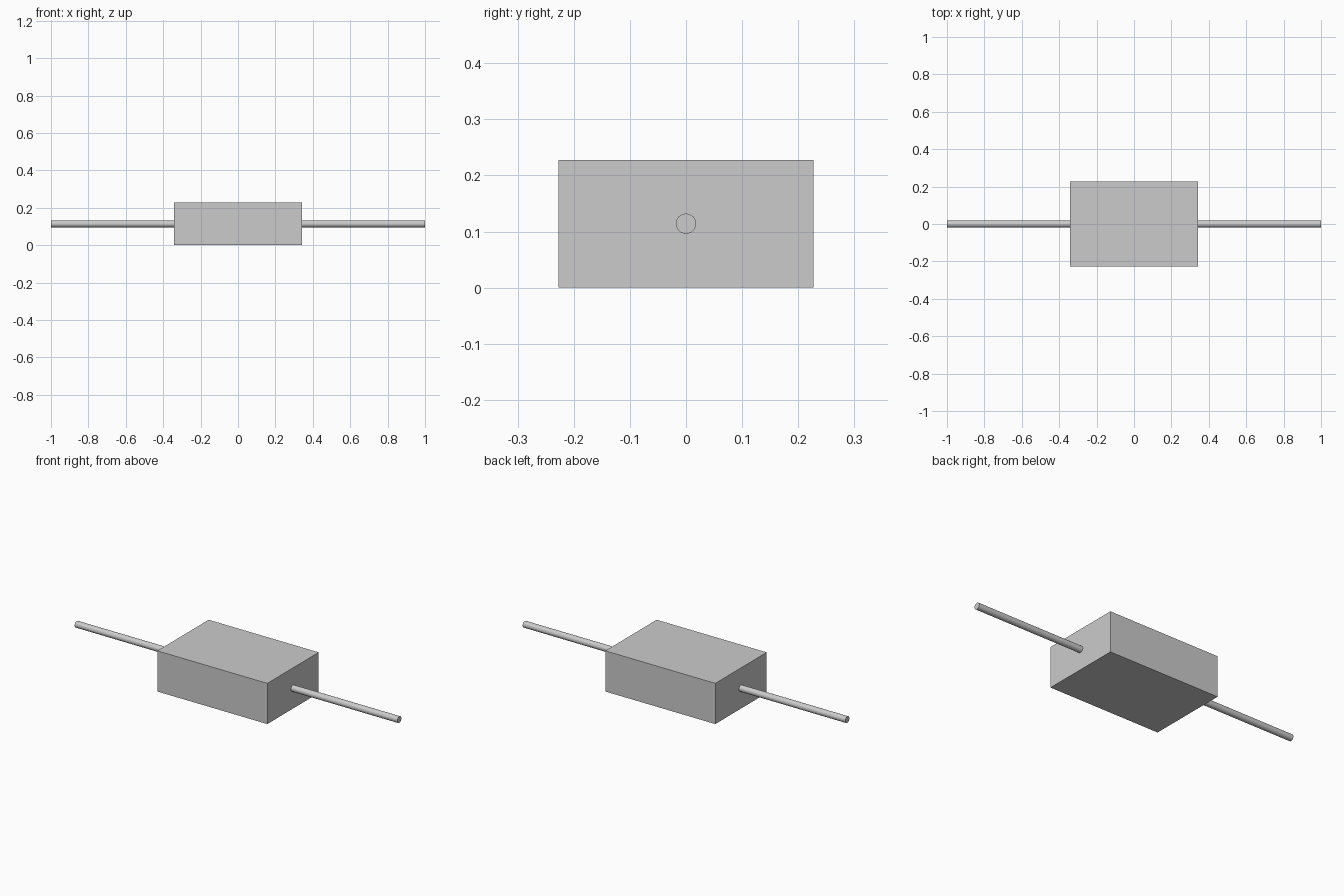
import bpy
import math

cube = bpy.data.objects.get("Cube")
if cube:
    bpy.data.objects.remove(cube, do_unlink=True)

BODY_SIZE = (0.682, 0.455, 0.228)
MID_Z = BODY_SIZE[2] / 2
WIRE_RADIUS = 0.018


def make_material(name, colour):
    mat = bpy.data.materials.new(name)
    mat.use_nodes = True
    mat.diffuse_color = colour
    mat.node_tree.nodes["Principled BSDF"].inputs["Base Color"].default_value = colour
    return mat


grey = make_material("light grey", (0.6, 0.6, 0.6, 1))

# Rectangular body
bpy.ops.mesh.primitive_cube_add(size=1, location=(0, 0, MID_Z))
body = bpy.context.object
body.name = "body"
body.scale = BODY_SIZE
bpy.ops.object.transform_apply(location=False, rotation=False, scale=True)
body.data.materials.append(grey)

# Round wire leads, one from each end of the body
for name, side in (("left_lead", 1), ("right_lead", -1)):
    inner = BODY_SIZE[0] / 2
    bpy.ops.mesh.primitive_cylinder_add(
        vertices=32, radius=WIRE_RADIUS, depth=1 - inner,
        location=(side * (1 + inner) / 2, 0, MID_Z),
        rotation=(0, math.pi / 2, 0))
    lead = bpy.context.object
    lead.name = name
    lead.data.materials.append(grey)
    bpy.ops.object.shade_smooth_by_angle(angle=math.radians(40))
